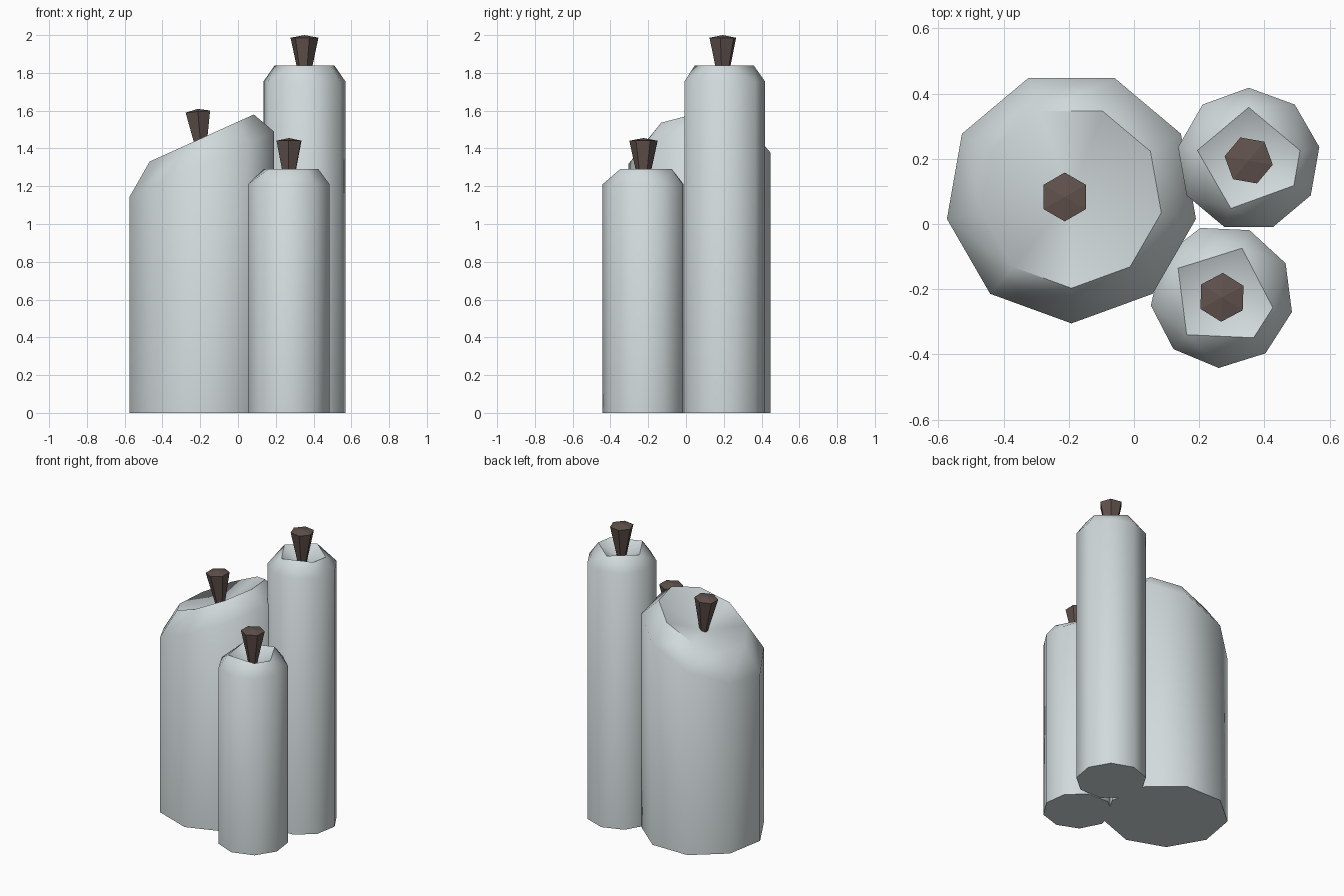
import bpy
import bmesh
from math import sin, cos, radians
from mathutils import Matrix, Vector

cube = bpy.data.objects.get("Cube")
if cube:
    bpy.data.objects.remove(cube, do_unlink=True)


def make_material(name, rgb):
    mat = bpy.data.materials.new(name)
    mat.use_nodes = True
    mat.diffuse_color = (*rgb, 1)
    mat.node_tree.nodes["Principled BSDF"].inputs["Base Color"].default_value = (*rgb, 1)
    return mat


wax = make_material("pale grey wax", (0.64, 0.70, 0.71))
char = make_material("dark brown wick", (0.12, 0.085, 0.075))


def finish(name, bm, mat, smooth):
    bmesh.ops.recalc_face_normals(bm, faces=bm.faces)
    mesh = bpy.data.meshes.new(name)
    bm.to_mesh(mesh)
    bm.free()
    mesh.materials.append(mat)
    obj = bpy.data.objects.new(name, mesh)
    bpy.context.collection.objects.link(obj)
    if smooth:
        bpy.ops.object.select_all(action='DESELECT')
        obj.select_set(True)
        bpy.context.view_layer.objects.active = obj
        bpy.ops.object.shade_smooth_by_angle(angle=radians(60))
    return obj


def ring(bm, centre, radius, z, sides, turn, slope=0.0):
    """Ring of vertices, leaning upwards along x by slope."""
    verts = []
    for i in range(sides):
        a = radians(turn + 360 * i / sides)
        dx, dy = radius * cos(a), radius * sin(a)
        verts.append(bm.verts.new((centre[0] + dx, centre[1] + dy, z + slope * dx)))
    return verts


def candle(name, centre, radius, rim_radius, shoulder, rim_z, dip, turn, slope=0.0, skipped=()):
    """Nine-sided body, bevelled shoulder and a dished top; skipped rim corners merge."""
    n = 9
    bm = bmesh.new()
    low = ring(bm, centre, radius, 0, n, turn)
    top = ring(bm, centre, radius, shoulder, n, turn, slope)
    rim = ring(bm, centre, rim_radius, rim_z, n, turn, slope)
    for i in skipped:
        bm.verts.remove(rim[i])
        rim[i] = rim[i - 1]
    pit = bm.verts.new((*centre, rim_z - dip))
    bm.faces.new(low)
    for i in range(n):
        j = (i + 1) % n
        bm.faces.new((low[i], low[j], top[j], top[i]))
        bm.faces.new((top[i], top[j], rim[j]))
        if rim[i] != rim[j]:
            bm.faces.new((top[i], rim[j], rim[i]))
            bm.faces.new((rim[i], rim[j], pit))
    return finish(name, bm, wax, True)


def wick(name, centre, tip_z, turn, lean=0.0):
    """Six-sided wick widening upwards to a slightly domed tip."""
    length = 0.25
    bm = bmesh.new()
    base = ring(bm, (0, 0), 0.024, 0, 6, turn)
    head = ring(bm, (0, 0), 0.075, length - 0.014, 6, turn)
    tip = bm.verts.new((0, 0, length))
    bm.faces.new(base)
    for i in range(6):
        j = (i + 1) % 6
        bm.faces.new((base[i], base[j], head[j], head[i]))
        bm.faces.new((head[i], head[j], tip))
    place = Matrix.Translation(Vector((*centre, tip_z - length)))
    bm.transform(place @ Matrix.Rotation(radians(lean), 4, 'Y'))
    return finish(name, bm, char, False)


# Wide candle with slanted top
wide = (-0.192, 0.083)
candle("wide_candle", wide, 0.388, 0.28, 1.317, 1.455, 0.085, -90, slope=0.452)
wick("wide_candle_wick", wide, 1.61, 90, lean=-5)

# Two slim candles sharing one shape
for label, centre, shoulder, rim_z, tip_z, turn, wick_turn in (
        ("tall", (0.352, 0.198), 1.755, 1.84, 2.0, 90, -10),
        ("short", (0.27, -0.222), 1.21, 1.29, 1.455, 67.4, 88)):
    candle(label + "_candle", centre, 0.22, 0.16, shoulder, rim_z, 0.085, turn,
           skipped=(1, 3, 5, 8))
    wick(label + "_candle_wick", (centre[0], centre[1] - 0.003), tip_z, wick_turn)
